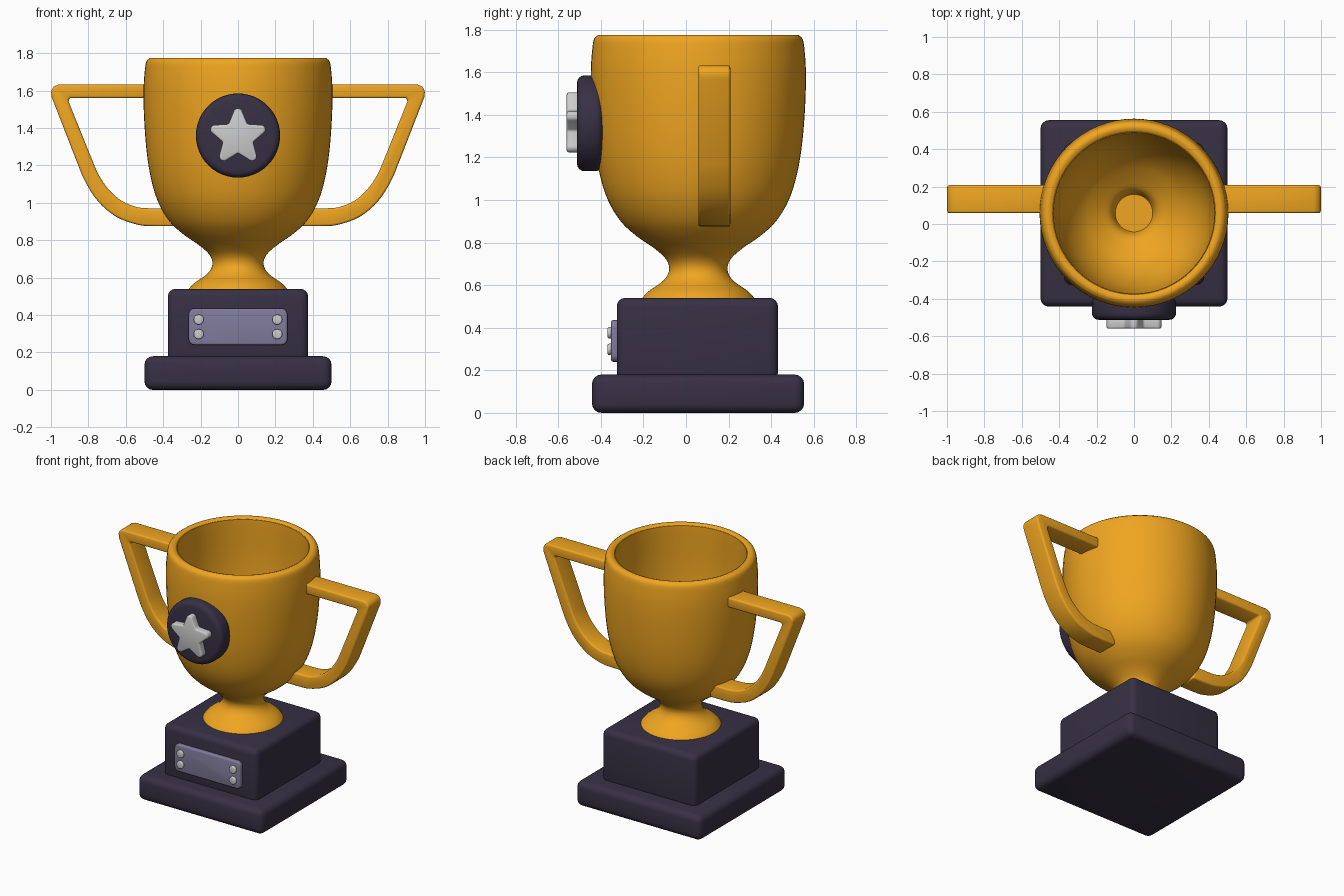
import bpy, bmesh, math
from mathutils import Vector

if "Cube" in bpy.data.objects:
    bpy.data.objects.remove(bpy.data.objects["Cube"])

CY = 0.058  # depth of the cup and plinth axis


def material(name, rgb):
    m = bpy.data.materials.new(name)
    m.diffuse_color = (*rgb, 1)
    m.use_nodes = True
    m.node_tree.nodes["Principled BSDF"].inputs["Base Color"].default_value = m.diffuse_color
    return m


GOLD = material("gold", (0.87, 0.38, 0.015))
DARK = material("dark_purple", (0.038, 0.03, 0.058))
LILAC = material("lilac", (0.22, 0.2, 0.33))


def finish(name, bm, mat=None, bevel=0.0, segments=4):
    bmesh.ops.recalc_face_normals(bm, faces=bm.faces)
    if bevel:
        sharp = [e for e in bm.edges if e.calc_face_angle(0) > math.radians(35)]
        bmesh.ops.bevel(bm, geom=sharp, offset=bevel, segments=segments,
                        profile=0.5, affect='EDGES', clamp_overlap=True)
        bmesh.ops.recalc_face_normals(bm, faces=bm.faces)
    me = bpy.data.meshes.new(name)
    bm.to_mesh(me)
    bm.free()
    ob = bpy.data.objects.new(name, me)
    bpy.context.collection.objects.link(ob)
    if mat:
        me.materials.append(mat)
    bpy.ops.object.select_all(action='DESELECT')
    ob.select_set(True)
    bpy.context.view_layer.objects.active = ob
    bpy.ops.object.shade_smooth_by_angle(angle=math.radians(40))
    return ob


def box(name, lo, hi, mat, bevel):
    bm = bmesh.new()
    bmesh.ops.create_cube(bm, size=1)
    for v in bm.verts:
        v.co = [(a + b) / 2 + c * (b - a) for a, b, c in zip(lo, hi, v.co)]
    return finish(name, bm, mat, bevel)


def slab(name, outline, y0, y1, mat, bevel, segments=4):
    """Extrude an x/z outline along y."""
    bm = bmesh.new()
    face = bm.faces.new([bm.verts.new((x, y0, z)) for x, z in outline])
    ext = bmesh.ops.extrude_face_region(bm, geom=[face])["geom"]
    if not any(face is f for f in bm.faces):
        bm.faces.new([v for v in bm.verts if v not in ext])
    bmesh.ops.translate(bm, vec=(0, y1 - y0, 0),
                        verts=[g for g in ext if isinstance(g, bmesh.types.BMVert)])
    return finish(name, bm, mat, bevel, segments)


def circle(cx, cz, r, n):
    return [(cx + r * math.cos(2 * math.pi * i / n),
             cz + r * math.sin(2 * math.pi * i / n)) for i in range(n)]


def smooth_path(pts, steps=4):
    """Catmull-Rom curve through the points."""
    p = [Vector(q) for q in pts]
    p = [2 * p[0] - p[1]] + p + [2 * p[-1] - p[-2]]
    out = []
    for a, b, c, d in zip(p, p[1:], p[2:], p[3:]):
        for i in range(steps):
            t = i / steps
            out.append(0.5 * (2 * b + (c - a) * t + (2 * a - 5 * b + 4 * c - d) * t * t
                              + (3 * b - a - 3 * c + d) * t ** 3))
    return out + [p[-2]]


# Plinth
box("base_slab", (-0.5, -0.442, 0), (0.5, 0.555, 0.18), DARK, 0.045)
box("base_block", (-0.375, -0.325, 0.15), (0.375, 0.432, 0.54), DARK, 0.04)

# Cup: outer wall, rounded rim, inner wall
outer = [(0.27, 0.53), (0.235, 0.57), (0.165, 0.62), (0.137, 0.67), (0.152, 0.722),
         (0.21, 0.775), (0.29, 0.83), (0.365, 0.9), (0.425, 1.0), (0.463, 1.12),
         (0.488, 1.27), (0.502, 1.45), (0.505, 1.6), (0.499, 1.7), (0.49, 1.755),
         (0.47, 1.775)]
inner = [(0.455, 1.775), (0.435, 1.765), (0.43, 1.74), (0.43, 1.5), (0.418, 1.3), (0.395, 1.15),
         (0.35, 1.02), (0.28, 0.91), (0.19, 0.83), (0.125, 0.78), (0.1, 0.72)]
profile = smooth_path(outer) + smooth_path(inner, 3)
profile = [Vector((0, 0.53))] + profile + [Vector((0, 0.72))]
bm = bmesh.new()
vs = [bm.verts.new((r, CY, z)) for r, z in profile]
es = [bm.edges.new(pair) for pair in zip(vs, vs[1:])]
bmesh.ops.spin(bm, geom=vs + es, cent=(0, CY, 0), axis=(0, 0, 1),
               angle=2 * math.pi, steps=64, use_duplicate=False)
bmesh.ops.remove_doubles(bm, verts=bm.verts, dist=1e-5)
finish("cup", bm, GOLD)

# Handles
lower_out = smooth_path([(0.862, 1.22), (0.82, 1.12), (0.75, 1.01), (0.65, 0.925),
                         (0.53, 0.882), (0.44, 0.875)])
lower_in = smooth_path([(0.46, 0.97), (0.54, 0.977), (0.62, 1.01), (0.69, 1.07),
                        (0.745, 1.15), (0.78, 1.23)])
outline = ([(0.45, 1.56), (0.45, 1.632), (0.96, 1.632), (0.985, 1.622), (1.0, 1.6), (0.996, 1.565)]
           + [tuple(p) for p in lower_out] + [(0.335, 0.875), (0.335, 0.97)]
           + [tuple(p) for p in lower_in] + [(0.905, 1.54), (0.907, 1.553), (0.897, 1.56)])
for side, s in (("left", -1), ("right", 1)):
    slab(side + "_handle", [(s * x, z) for x, z in outline], 0.058, 0.208, GOLD, 0.012, 3)

# Medallion and star
slab("medallion", circle(0, 1.36, 0.225, 48), -0.512, -0.39, DARK, 0.035)
star = []
for i in range(10):
    a = math.pi / 2 + i * math.pi / 5
    if i % 2:
        star.append((0.085 * math.cos(a), 1.352 + 0.085 * math.sin(a)))
    else:  # blunt tip
        for d in (0.13, 0, -0.13):
            r = 0.148 if d else 0.155
            star.append((r * math.cos(a - d), 1.352 + r * math.sin(a - d)))
            if d == 0.13:
                continue
# order each tip along the outline
star.sort(key=lambda p: math.atan2(p[1] - 1.352, p[0]))
slab("star", star, -0.56, -0.495, None, 0.01, 3)

# Name plate and its rivets
plate = []
for sx, sz, start in ((1, 1, 0), (-1, 1, 90), (-1, -1, 180), (1, -1, 270)):
    for k in range(5):
        a = math.radians(start + k * 22.5)
        plate.append((sx * 0.232 + 0.032 * math.cos(a), 0.338 + sz * 0.066 + 0.032 * math.sin(a)))
slab("plate", plate, -0.352, -0.315, LILAC, 0.01, 3)
for i, (x, z) in enumerate([(sx * 0.21, z) for sx in (-1, 1) for z in (0.298, 0.376)]):
    slab(f"rivet_{i + 1}", circle(x, z, 0.027, 20), -0.368, -0.345, None, 0.007, 3)
